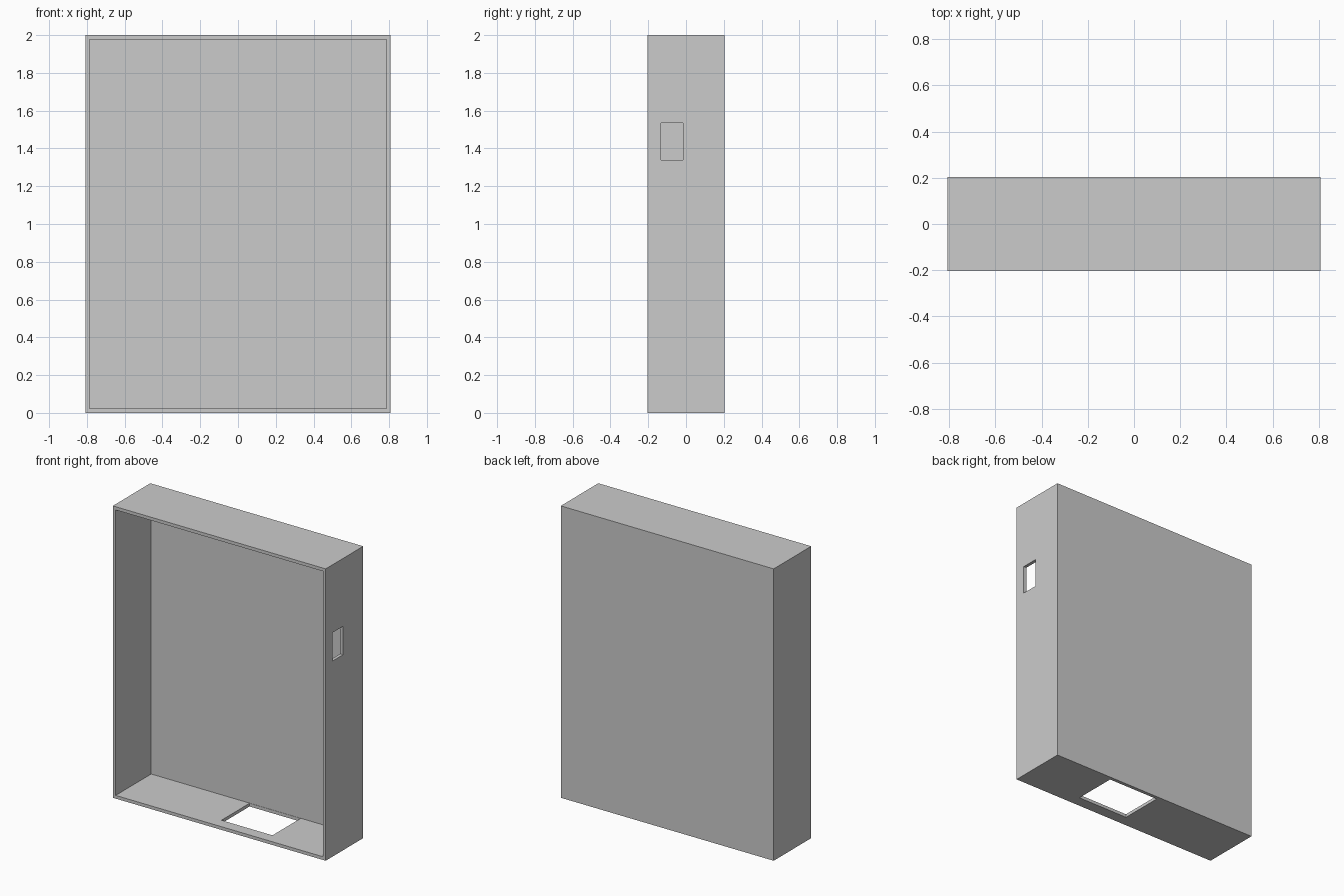
import bpy

if "Cube" in bpy.data.objects:
    bpy.data.objects.remove(bpy.data.objects["Cube"])

W, D, H = 0.807, 0.203, 2.0   # half width, half depth, height
T = 0.022                     # wall thickness


def box(name, lo, hi):
    bpy.ops.mesh.primitive_cube_add(
        size=1, location=[(a + b) / 2 for a, b in zip(lo, hi)])
    ob = bpy.context.object
    ob.name = name
    ob.scale = [b - a for a, b in zip(lo, hi)]
    bpy.ops.object.transform_apply(location=True, rotation=False, scale=True)
    return ob


# outer shell of the open-fronted cabinet
case = box("cabinet_case", (-W, -D, 0), (W, D, H))

# cavity open to the front, side slot, floor opening against the back wall
cutters = [
    box("cavity_cutter", (-W + T, -D - 0.1, T), (W - T, D - T, H - T)),
    box("side_slot_cutter", (W - 0.1, -0.132, 1.34), (W + 0.1, -0.015, 1.535)),
    box("floor_opening_cutter", (-0.038, -0.125, -0.1), (0.349, 0.179, 0.1)),
]

# cut each opening and discard its cutter
for cutter in cutters:
    bpy.context.view_layer.objects.active = case
    mod = case.modifiers.new(cutter.name, 'BOOLEAN')
    mod.operation = 'DIFFERENCE'
    mod.solver = 'EXACT'
    mod.object = cutter
    bpy.ops.object.modifier_apply(modifier=mod.name)
    bpy.data.objects.remove(cutter, do_unlink=True)
